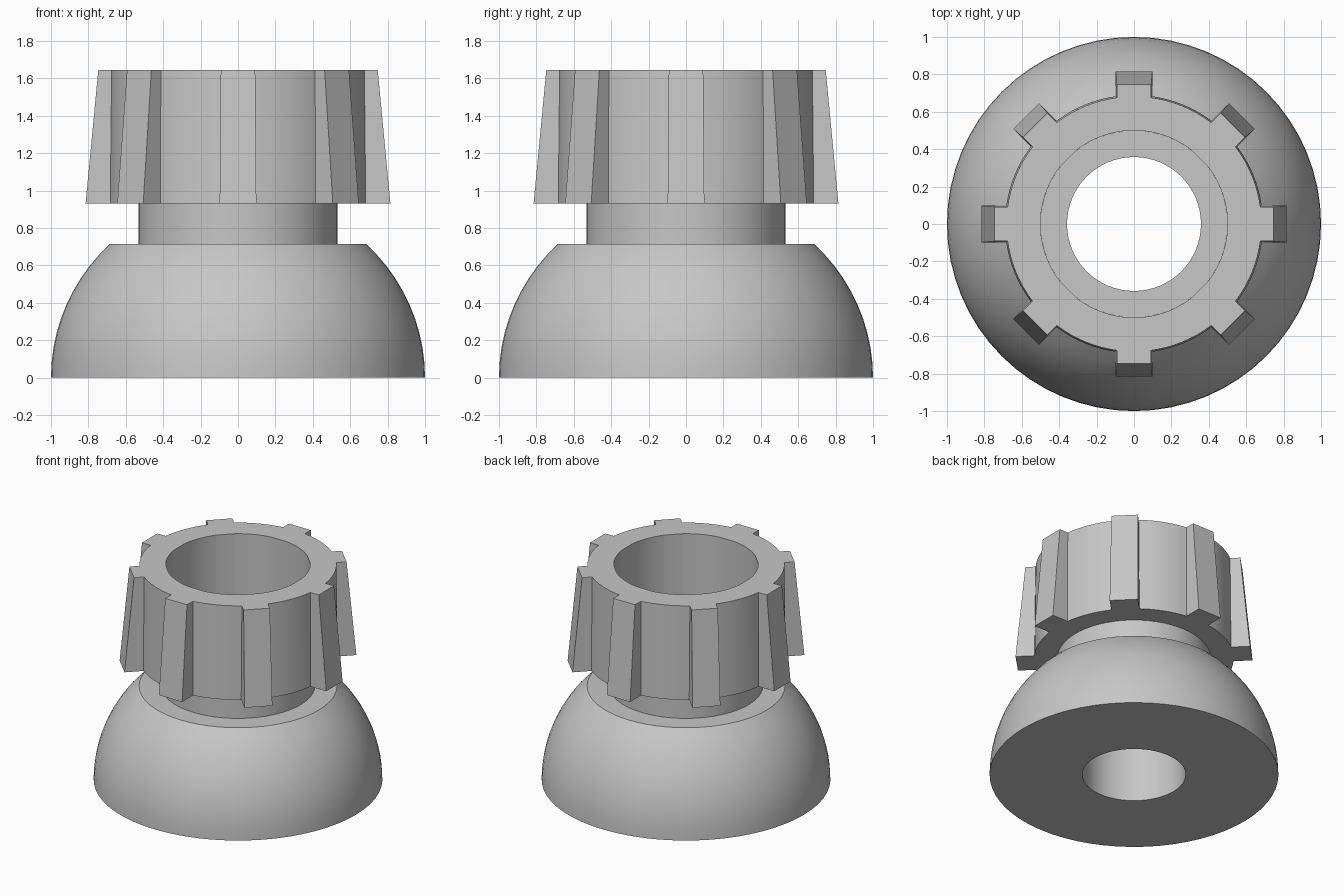
import bpy, bmesh
from math import pi, sin, cos, asin, atan2, hypot, radians

cube = bpy.data.objects.get("Cube")
if cube:
    bpy.data.objects.remove(cube, do_unlink=True)

# Single grey finish
grey = bpy.data.materials.new("plain_grey")
grey.use_nodes = True
colour = (0.57, 0.57, 0.57, 1)
grey.diffuse_color = colour
grey.node_tree.nodes["Principled BSDF"].inputs["Base Color"].default_value = colour

SEGMENTS = 64
TEETH = 8
ARC_STEPS = 8
SEAT_Z, NECK_Z, TOP_Z = 0.715, 0.93, 1.645
SOCKET_R, NECK_R, BORE_R = 0.5, 0.532, 0.358


def loft(name, rings):
    """Join successive closed rings of points into a smooth-shaded skin."""
    bm = bmesh.new()
    loops = [[bm.verts.new(p) for p in ring] for ring in rings]
    for a, b in zip(loops, loops[1:]):
        for i in range(len(a)):
            j = (i + 1) % len(a)
            bm.faces.new((a[i], a[j], b[j], b[i]))
    mesh = bpy.data.meshes.new(name)
    bm.to_mesh(mesh)
    bm.free()
    mesh.materials.append(grey)
    obj = bpy.data.objects.new(name, mesh)
    bpy.context.collection.objects.link(obj)
    bpy.ops.object.select_all(action="DESELECT")
    obj.select_set(True)
    bpy.context.view_layer.objects.active = obj
    bpy.ops.object.shade_smooth_by_angle(angle=radians(25))
    return obj


def circle(r, z):
    return [(r * cos(2 * pi * i / SEGMENTS), r * sin(2 * pi * i / SEGMENTS), z)
            for i in range(SEGMENTS)]


def toothed_ring(root_r, tip_r, half, z):
    """Circle of root_r with straight-sided teeth reaching out to tip_r."""
    ring = []
    edge = asin(half / root_r)
    for k in range(TEETH):
        mid = 2 * pi * k / TEETH
        for side in (-half, half):
            ring.append((tip_r * cos(mid) - side * sin(mid),
                         tip_r * sin(mid) + side * cos(mid), z))
        gap = 2 * pi / TEETH - 2 * edge
        for s in range(ARC_STEPS + 1):
            a = mid + edge + gap * s / ARC_STEPS
            ring.append((root_r * cos(a), root_r * sin(a), z))
    return ring


def project(ring, r, z):
    """Pull a ring radially onto a circle of radius r."""
    return [(x * r / hypot(x, y), y * r / hypot(x, y), z) for x, y, _ in ring]


# Domed base with bore, socket floor and neck
DOME_STEPS = 10
DOME_H = 0.981
sweep = asin(SEAT_Z / DOME_H)
dome = [(cos(sweep * i / DOME_STEPS), DOME_H * sin(sweep * i / DOME_STEPS))
        for i in range(DOME_STEPS + 1)]
profile = [(SOCKET_R, NECK_Z), (SOCKET_R, SEAT_Z), (BORE_R, SEAT_Z), (BORE_R, 0)]
profile += dome + [(NECK_R, SEAT_Z), (NECK_R, NECK_Z)]
loft("domed_base", [circle(r, z) for r, z in profile])

# Tapered drum with eight grip ribs and open socket
low = toothed_ring(0.69, 0.815, 0.098, NECK_Z)
high = toothed_ring(0.682, 0.747, 0.092, TOP_Z)
loft("ribbed_drum", [project(low, NECK_R, NECK_Z), low, high,
                     project(high, SOCKET_R, TOP_Z),
                     project(high, SOCKET_R, NECK_Z)])
